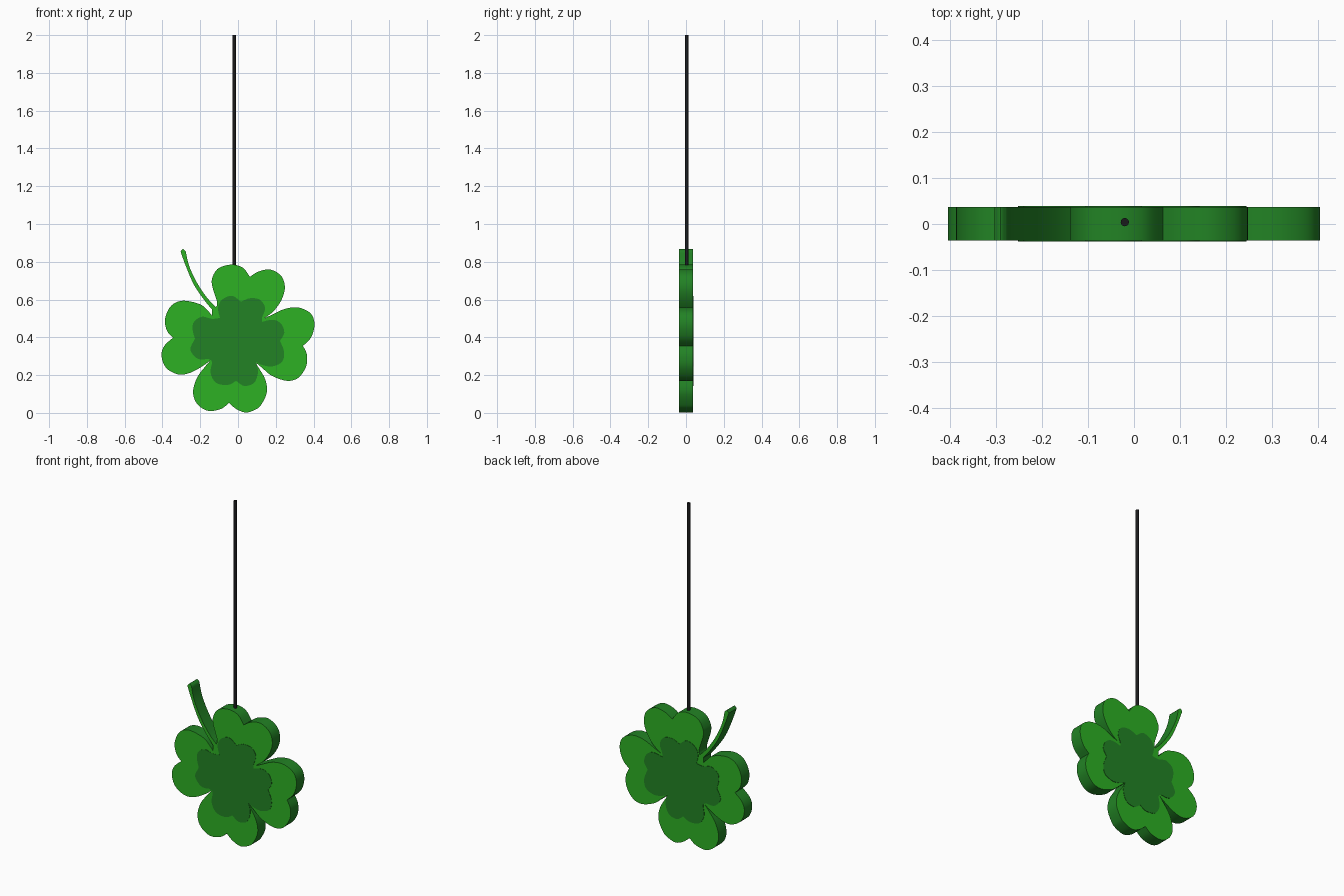
import bpy, bmesh
from mathutils import Vector

if "Cube" in bpy.data.objects:
    bpy.data.objects.remove(bpy.data.objects["Cube"])


def material(name, rgb):
    m = bpy.data.materials.new(name)
    m.diffuse_color = (*rgb, 1)
    m.use_nodes = True
    m.node_tree.nodes["Principled BSDF"].inputs["Base Color"].default_value = m.diffuse_color
    return m


LIGHT = material("light green", (0.026, 0.44, 0.017))
DARK = material("dark green", (0.016, 0.225, 0.018))
BLACK = material("black", (0.01, 0.01, 0.011))

# Outline in hundredths of a unit (x, z); each row is one smooth arc starting at a corner
CLOVER = [
    # top leaf
    [(-11.6, 56), (-11.1, 58.8), (-13.8, 67.8), (-13.2, 72.6), (-10, 76.8), (-3.2, 78.5), (2.6, 76.8)],
    [(6.3, 72), (10.6, 74.7), (17, 75.9), (22.8, 72.6), (24.8, 66.8), (23.3, 60.4), (19, 54)],
    # right leaf
    [(13.8, 50), (17, 51.5), (24.9, 55.1), (32.3, 55.7), (38.6, 52.5), (40.5, 46.6), (38.6, 39.8)],
    [(34.4, 35.5), (36.5, 30.7), (36, 24.4), (31.8, 18.5), (25.9, 17), (18, 19.6), (12.7, 23.9)],
    # bottom leaf
    [(9, 27), (10.6, 24.4), (14.3, 18), (15.3, 11.1), (12.4, 4.5), (9.5, 1.9), (4.2, 0.2), (-1, 2.1)],
    [(-4.8, 5.3), (-9, 2.1), (-15.9, 1.1), (-21.7, 4.8), (-23.8, 11.1), (-21.7, 18.6), (-17.5, 24.4)],
    # left leaf
    [(-14.3, 28.1), (-18.5, 24.9), (-25.4, 21.2), (-31.8, 20.4), (-38.1, 23.9), (-40.5, 30.2), (-39, 35.5)],
    [(-34.4, 39.8), (-37.6, 43.5), (-38.6, 49.8), (-35.4, 56.7), (-29.1, 59.4), (-20.1, 57.5), (-15.9, 54)],
    # stem
    [(-13.8, 51.5)],
    [(-13.8, 54.8), (-18, 59.9), (-23.3, 67.8), (-27.5, 77.4)],
    [(-30.4, 85.4), (-29.1, 86.7)],
    [(-27.7, 85.6), (-25.9, 77.9), (-21.7, 68.9), (-16.4, 61)],
]

# Smaller dark clover in the middle
CENTRE = [
    [(-9.5, 50.3), (-10.6, 55.6), (-8.5, 59.9), (-3.2, 62)],
    [(1.6, 58.8), (6.3, 60.7), (11.6, 59.9), (14.3, 55.6), (12.7, 50.3)],
    [(12.7, 48.2), (18.5, 49.3), (22.8, 47.2), (24.5, 42.4)],
    [(22.2, 38.2), (24.4, 32.3), (23.3, 27), (18, 24.6), (12.7, 25.4)],
    [(9.5, 27), (10.6, 21.7), (8.5, 15.9), (3.2, 14.3)],
    [(-1, 17), (-5.3, 14.8), (-11.6, 15.9), (-14.5, 21.2), (-13.8, 27)],
    [(-15.9, 28.6), (-21.2, 28.6), (-25.2, 33.4)],
    [(-22.8, 39.2), (-24, 44), (-23.3, 48.2), (-19, 50.9), (-13.8, 49.8)],
]


def smooth_loop(arcs, steps=5):
    """Catmull-Rom through each arc, with sharp corners between arcs."""
    out = []
    for i, arc in enumerate(arcs):
        p = [Vector(q) / 100 for q in arc + [arcs[(i + 1) % len(arcs)][0]]]
        p = [p[0]] + p + [p[-1]]
        for a, b, c, d in zip(p, p[1:], p[2:], p[3:]):
            for s in range(steps):
                t = s / steps
                out.append(0.5 * (2 * b + (c - a) * t + (2 * a - 5 * b + 4 * c - d) * t * t
                                  + (3 * b - a - 3 * c + d) * t ** 3))
    return out


def slab(name, arcs, y0, y1, face_mat, side_mat):
    """Extrude an outline from y0 to y1; flat faces and rim get their own colour."""
    bm = bmesh.new()
    face = bm.faces.new([bm.verts.new((p.x, y0, p.y)) for p in smooth_loop(arcs)])
    ext = bmesh.ops.extrude_face_region(bm, geom=[face], use_keep_orig=True)
    bmesh.ops.translate(bm, vec=(0, y1 - y0, 0),
                        verts=[v for v in ext["geom"] if isinstance(v, bmesh.types.BMVert)])
    bmesh.ops.recalc_face_normals(bm, faces=bm.faces)
    for f in bm.faces:
        f.material_index = 0 if abs(f.normal.y) > 0.5 else 1
    bmesh.ops.triangulate(bm, faces=[f for f in bm.faces if len(f.verts) > 4])
    finish(name, bm, (face_mat, side_mat))


def finish(name, bm, mats):
    me = bpy.data.meshes.new(name)
    bm.to_mesh(me)
    bm.free()
    for m in mats:
        me.materials.append(m)
    ob = bpy.data.objects.new(name, me)
    bpy.context.collection.objects.link(ob)
    bpy.ops.object.select_all(action='DESELECT')
    ob.select_set(True)
    bpy.context.view_layer.objects.active = ob
    bpy.ops.object.shade_smooth_by_angle(angle=0.6)


# Clover body with stem, and dark centre plates on both faces
slab("clover", CLOVER, -0.036, 0.037, LIGHT, DARK)
slab("centre_front", CENTRE, -0.038, -0.035, DARK, DARK)
slab("centre_back", CENTRE, 0.036, 0.039, DARK, DARK)

# Hanging cord
bm = bmesh.new()
bmesh.ops.create_cone(bm, cap_ends=True, segments=16, radius1=0.009, radius2=0.009, depth=1.23)
bmesh.ops.translate(bm, vec=(-0.02, 0.004, 2 - 1.23 / 2), verts=bm.verts)
finish("cord", bm, (BLACK,))
